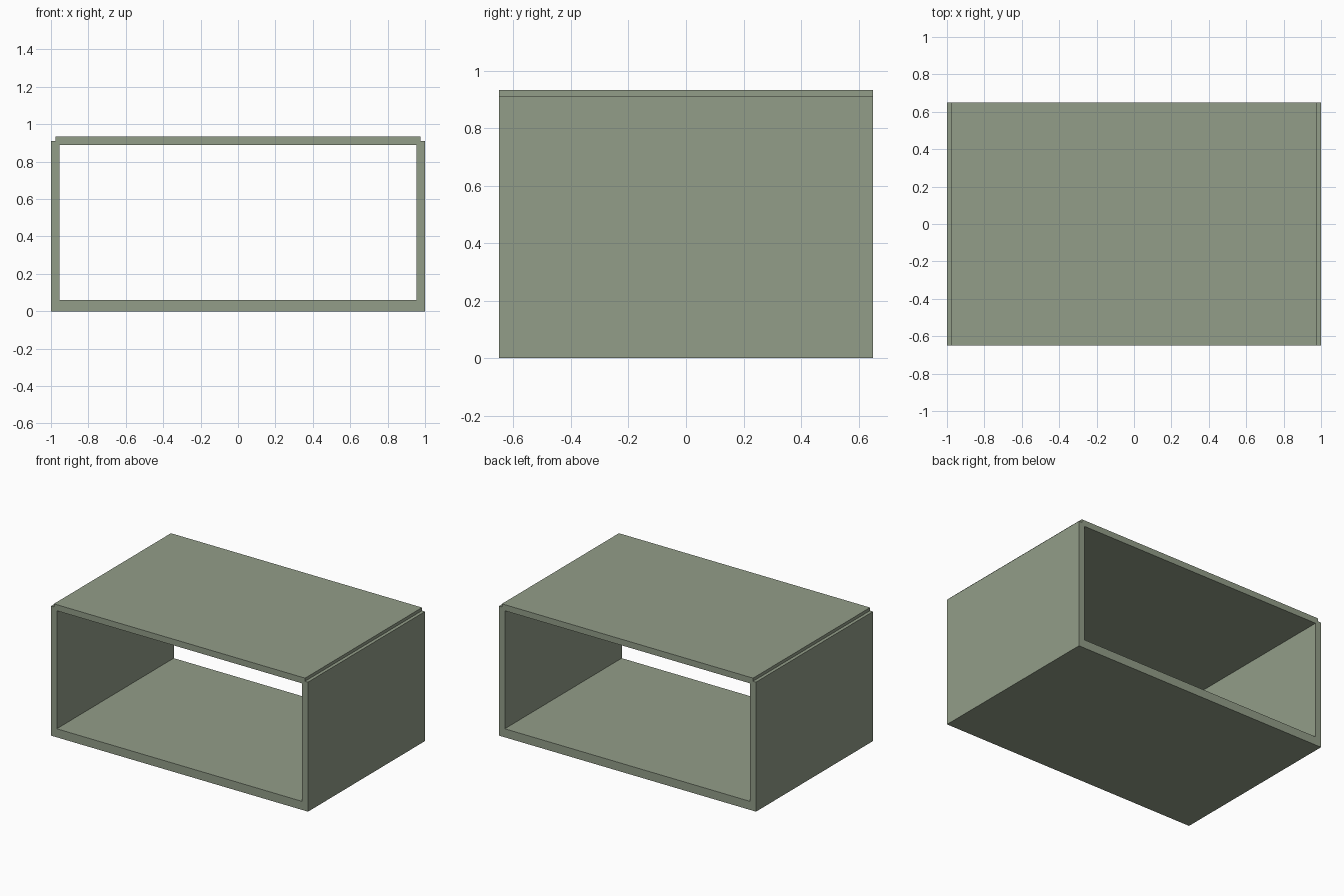
import bpy

if "Cube" in bpy.data.objects:
    bpy.data.objects.remove(bpy.data.objects["Cube"])

DEPTH = 1.30

# Muted grey-green paint
paint = bpy.data.materials.new("grey_green")
paint.diffuse_color = (0.29, 0.34, 0.25, 1.0)
paint.use_nodes = True
paint.node_tree.nodes["Principled BSDF"].inputs["Base Color"].default_value = paint.diffuse_color


def panel(name, x0, x1, z0, z1):
    """Flat board running the full depth of the shell."""
    bpy.ops.mesh.primitive_cube_add(size=1, location=((x0 + x1) / 2, 0, (z0 + z1) / 2))
    ob = bpy.context.object
    ob.name = name
    ob.scale = (x1 - x0, DEPTH, z1 - z0)
    bpy.ops.object.transform_apply(location=False, rotation=False, scale=True)
    ob.data.materials.append(paint)
    return ob


# Thick floor board
panel("floor_panel", -1.0, 1.0, 0.0, 0.06)

# Side walls
panel("left_wall", -1.0, -0.955, 0.003, 0.911)
panel("right_wall", 0.955, 1.0, 0.003, 0.911)

# Roof board, lapped halfway onto the walls
panel("top_panel", -0.977, 0.977, 0.89, 0.933)
